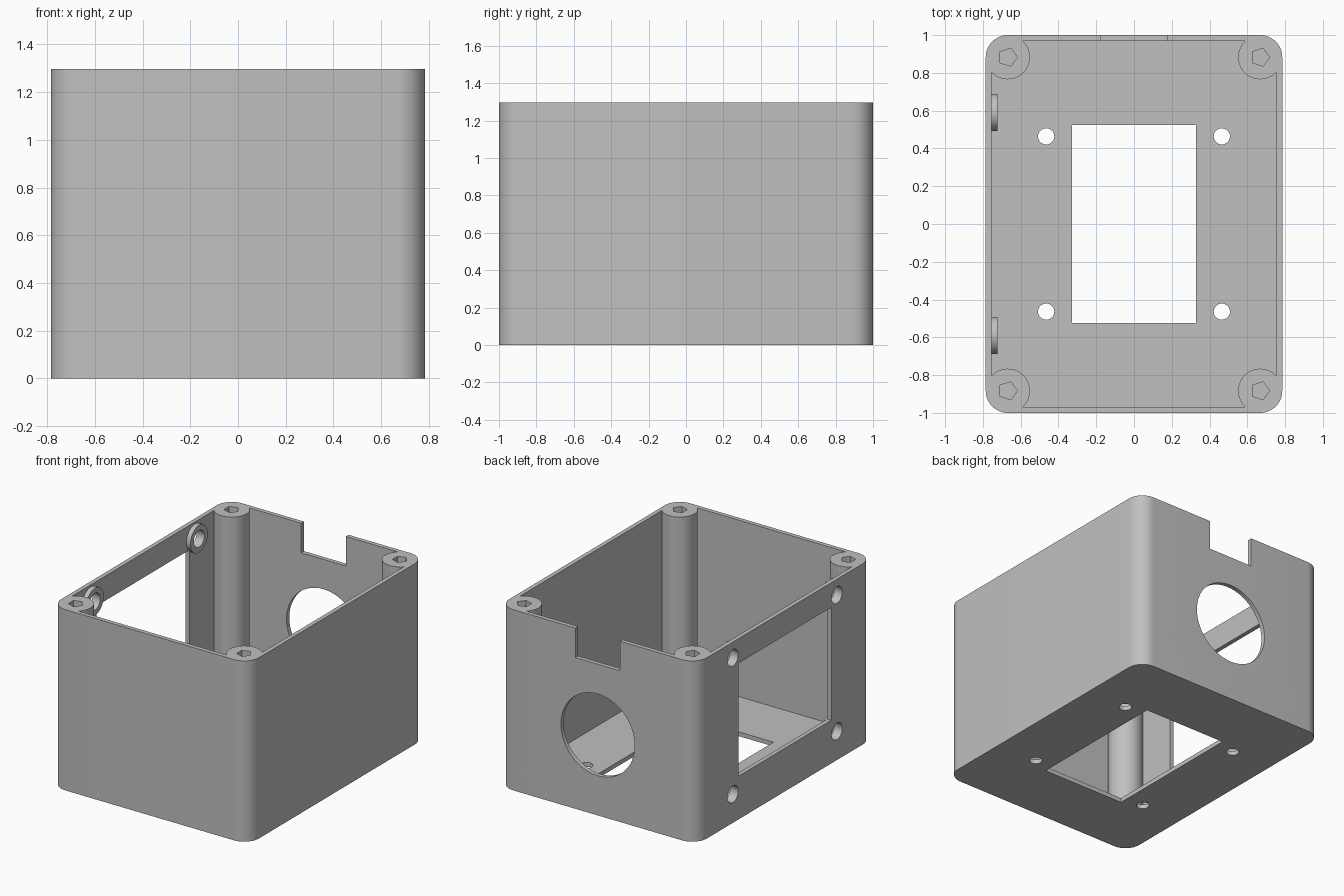
import bpy, bmesh, math
from mathutils import Matrix, Vector

cube = bpy.data.objects.get("Cube")
if cube:
    bpy.data.objects.remove(cube, do_unlink=True)

# Main dimensions
HX, HY, H = 0.785, 1.0, 1.297     # half width, half depth, height
WALL, R = 0.031, 0.117            # wall thickness, corner and post radius
CX, CY = HX - R, HY - R           # post centres
IX, IY = HX - WALL, HY - WALL     # inside faces
BOSS_Y, BOSS_Z = 0.59, (0.206, 1.184)

grey = bpy.data.materials.new("light grey plastic")
grey.use_nodes = True
grey.diffuse_color = (0.53, 0.53, 0.53, 1)
grey.node_tree.nodes["Principled BSDF"].inputs["Base Color"].default_value = (0.53, 0.53, 0.53, 1)


def make_object(name, bm):
    bmesh.ops.recalc_face_normals(bm, faces=bm.faces)
    mesh = bpy.data.meshes.new(name)
    bm.to_mesh(mesh)
    bm.free()
    mesh.materials.append(grey)
    obj = bpy.data.objects.new(name, mesh)
    bpy.context.collection.objects.link(obj)
    return obj


def prism(name, outline, z0, z1):
    bm = bmesh.new()
    base = bm.faces.new([bm.verts.new((x, y, z0)) for x, y in outline])
    top = bmesh.ops.extrude_face_region(bm, geom=[base])
    verts = [v for v in top["geom"] if isinstance(v, bmesh.types.BMVert)]
    bmesh.ops.translate(bm, verts=verts, vec=(0, 0, z1 - z0))
    return make_object(name, bm)


def box(name, lo, hi):
    return prism(name, [(lo[0], lo[1]), (hi[0], lo[1]), (hi[0], hi[1]), (lo[0], hi[1])], lo[2], hi[2])


def cylinder(name, centre, radius, length, axis="Z", sides=48):
    bm = bmesh.new()
    turn = {"X": Matrix.Rotation(math.pi / 2, 4, "Y"),
            "Y": Matrix.Rotation(math.pi / 2, 4, "X"),
            "Z": Matrix.Identity(4)}[axis]
    bmesh.ops.create_cone(bm, cap_ends=True, segments=sides, radius1=radius, radius2=radius,
                          depth=length, matrix=Matrix.Translation(Vector(centre)) @ turn)
    return make_object(name, bm)


def cut(target, cutter):
    cutter.hide_render = True
    mod = target.modifiers.new("cut", "BOOLEAN")
    mod.operation, mod.solver, mod.object = "DIFFERENCE", "EXACT", cutter
    bpy.context.view_layer.objects.active = target
    bpy.ops.object.modifier_apply(modifier=mod.name)
    bpy.data.objects.remove(cutter, do_unlink=True)


def corner_arcs(start, end, steps):
    """Four arcs about the post centres, counter-clockwise round the box."""
    points = []
    for k, (sx, sy) in enumerate([(1, 1), (-1, 1), (-1, -1), (1, -1)]):
        for i in range(steps + 1):
            a = math.radians(90 * k) + start + (end - start) * i / steps
            points.append((sx * CX + R * math.cos(a), sy * CY + R * math.sin(a)))
    return points


# Rounded box, hollowed so that a full-height post stays in each corner
box_body = prism("enclosure_body", corner_arcs(0, math.pi / 2, 12), 0, H)
bite = math.acos((R - WALL) / R)
cut(box_body, prism("cavity", corner_arcs(-bite, bite - 1.5 * math.pi, 24), WALL, H + 0.1))

# Floor opening
cut(box_body, box("floor_opening", (-0.327, -0.525, -0.1), (0.327, 0.525, 0.1)))

# Display window in the side wall
cut(box_body, box("side_window", (-0.9, -0.526, 0.31), (-0.7, 0.526, 1.12)))

# Notch and round port in the back wall
cut(box_body, box("back_notch", (-0.178, 0.9, 1.085), (0.178, 1.1, H + 0.1)))
cut(box_body, cylinder("back_port", (0, 1, 0.578), 0.293, 0.2, "Y", 64))

for sx in (-1, 1):
    for sy in (-1, 1):
        # Floor screw holes and five-sided blind holes in the posts
        cut(box_body, cylinder("floor_hole", (sx * 0.465, sy * 0.464, 0), 0.043, 0.2, sides=32))
        hole = prism("post_hole", [(sx * CX + 0.05 * math.cos(math.tau * i / 5),
                                    sy * CY + 0.05 * math.sin(math.tau * i / 5)) for i in range(5)],
                     H - 0.4, H + 0.1)
        cut(box_body, hole)

# Ring bosses inside the window wall, drilled through with the wall
parts = [box_body]
for sy, side in ((-1, "front"), (1, "back")):
    for z, level in zip(BOSS_Z, ("lower", "upper")):
        boss = cylinder(f"{side}_{level}_boss", (-IX + 0.016, sy * BOSS_Y, z), 0.098, 0.032, "X")
        for part in (box_body, boss):
            cut(part, cylinder("boss_hole", (-HX, sy * BOSS_Y, z), 0.06, 0.3, "X", 32))
        parts.append(boss)

# Smooth the curved walls and keep the edges sharp
bpy.ops.object.select_all(action="DESELECT")
for part in parts:
    part.select_set(True)
bpy.context.view_layer.objects.active = box_body
bpy.ops.object.shade_smooth_by_angle(angle=math.radians(30))
